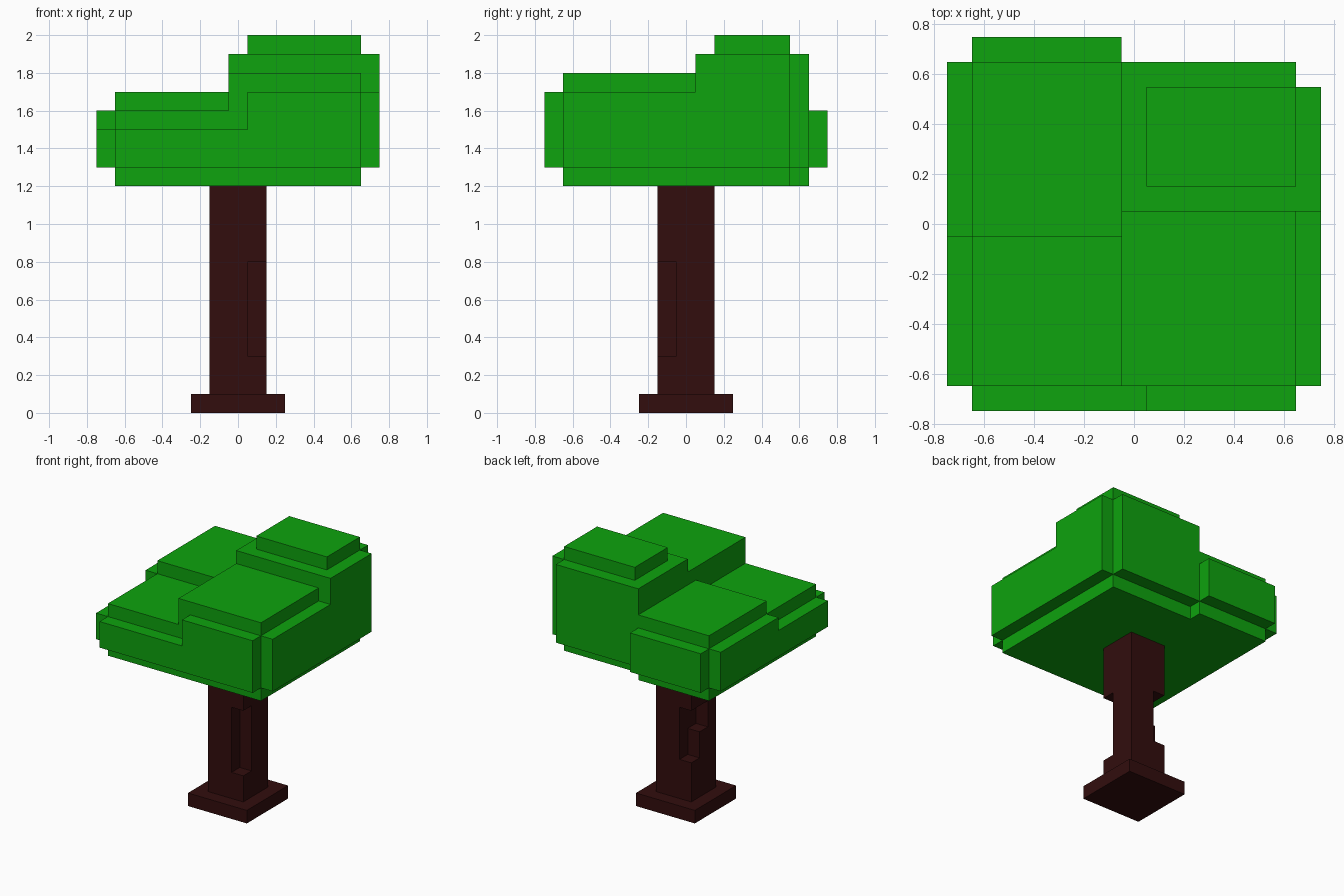
import bpy, bmesh, math
from itertools import product
from mathutils import Vector

if "Cube" in bpy.data.objects:
    bpy.data.objects.remove(bpy.data.objects["Cube"])

STEP = 0.1      # size of one block
OFFSET = -0.75  # x and y of block index 0


def block(x0, x1, y0, y1, z0, z1):
    """Set of unit cells filling a box."""
    return set(product(range(x0, x1), range(y0, y1), range(z0, z1)))


def cells_to_object(name, cells, color):
    """Skin the cells with outward quads, then merge coplanar faces."""
    bm = bmesh.new()
    for cell in cells:
        for axis, side in product(range(3), (0, 1)):
            near = list(cell)
            near[axis] += 2 * side - 1
            if tuple(near) in cells:
                continue
            u, v = (axis + 1) % 3, (axis + 2) % 3
            corners = []
            for du, dv in ((0, 0), (1, 0), (1, 1), (0, 1)):
                p = list(cell)
                p[axis] += side
                p[u] += du
                p[v] += dv
                corners.append(bm.verts.new((p[0] * STEP + OFFSET,
                                             p[1] * STEP + OFFSET,
                                             p[2] * STEP)))
            bm.faces.new(corners if side else corners[::-1])
    bmesh.ops.remove_doubles(bm, verts=bm.verts[:], dist=0.001)
    bmesh.ops.dissolve_limit(bm, angle_limit=math.radians(1),
                             verts=bm.verts[:], edges=bm.edges[:])
    mesh = bpy.data.meshes.new(name)
    bm.to_mesh(mesh)
    bm.free()
    mat = bpy.data.materials.new(name + "_color")
    mat.diffuse_color = color
    mat.use_nodes = True
    mat.node_tree.nodes["Principled BSDF"].inputs["Base Color"].default_value = mat.diffuse_color
    mesh.materials.append(mat)
    obj = bpy.data.objects.new(name, mesh)
    bpy.context.collection.objects.link(obj)
    return obj


# Trunk: square foot and post, with notches carved in two corners
trunk = block(5, 10, 5, 10, 0, 1) | block(6, 9, 6, 9, 1, 12)
trunk -= block(8, 9, 6, 7, 3, 8)   # front right notch
trunk -= block(6, 7, 8, 9, 4, 8)   # back left notch
trunk -= block(6, 7, 7, 8, 6, 8)   # its upper widening
cells_to_object("trunk", trunk, (0.032, 0.004, 0.004, 1))

# Canopy underside
canopy = block(1, 14, 1, 13, 12, 13) | block(1, 7, 13, 14, 12, 13)
# Front left clump
canopy |= block(1, 7, 1, 7, 13, 16) | block(0, 7, 1, 7, 13, 15) | block(1, 8, 0, 1, 13, 15)
# Back left clump
canopy |= block(1, 7, 7, 14, 13, 17) | block(0, 7, 7, 14, 13, 16) | block(1, 7, 14, 15, 13, 16)
# Front right clump
canopy |= block(7, 14, 1, 8, 13, 18) | block(7, 15, 1, 8, 13, 17) | block(8, 14, 0, 1, 13, 17)
# Back right clump with raised cap
canopy |= block(7, 14, 8, 14, 13, 19) | block(14, 15, 8, 13, 13, 19) | block(8, 14, 9, 13, 19, 20)
cells_to_object("canopy", canopy, (0.0044, 0.366, 0.0044, 1))
